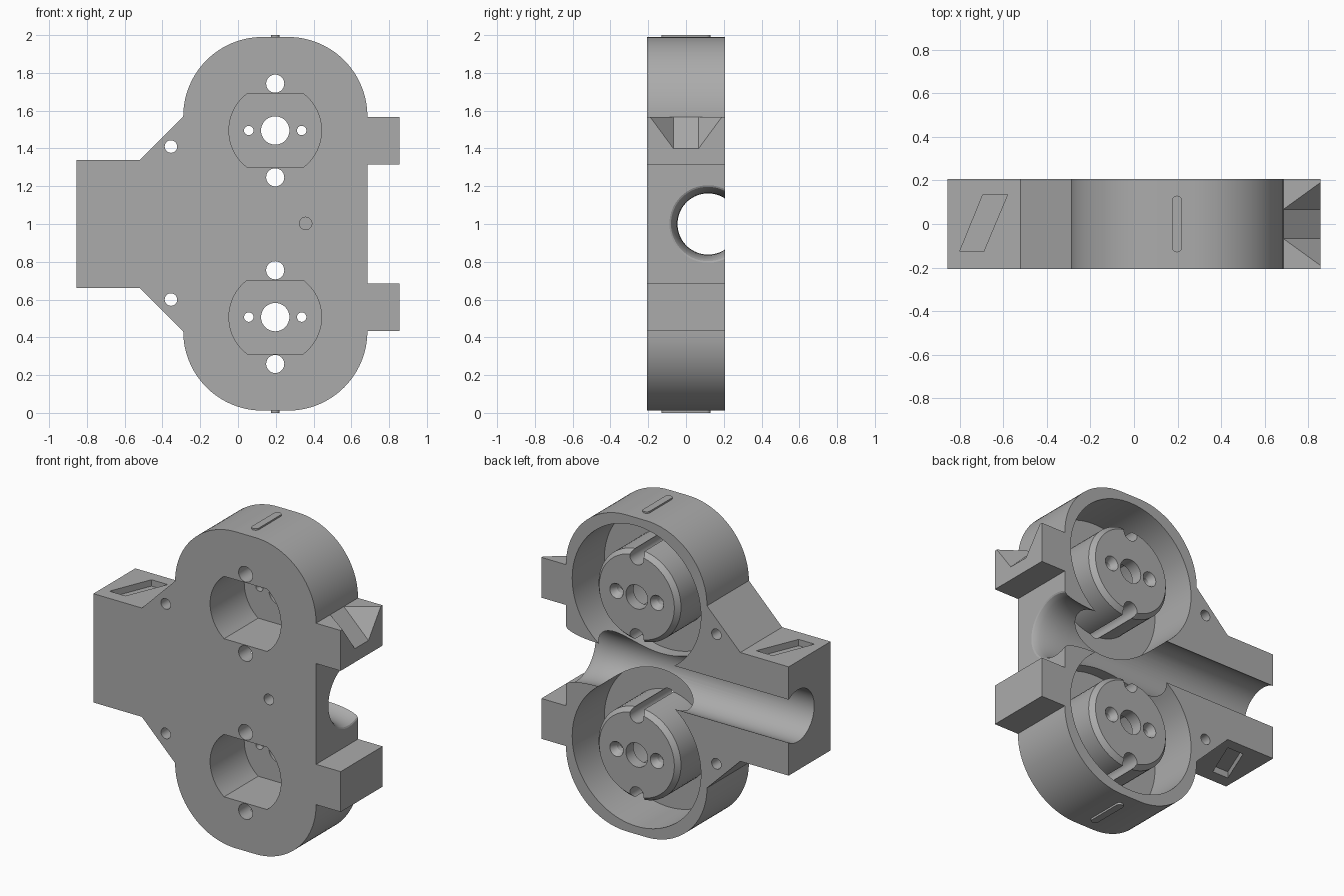
import bpy, bmesh
from math import sin, cos, asin, pi, radians

if "Cube" in bpy.data.objects:
    bpy.data.objects.remove(bpy.data.objects["Cube"])

grey = bpy.data.materials.new("grey")
grey.use_nodes = True
COLOUR = (0.41, 0.41, 0.41, 1)
grey.diffuse_color = COLOUR
grey.node_tree.nodes["Principled BSDF"].inputs["Base Color"].default_value = COLOUR

FRONT, BACK = -0.207, 0.207
CX, LOW, HIGH = 0.197, 0.507, 1.495   # cup centres


def arc(cx, cz, r, a0=0, a1=2 * pi, n=48, full=False):
    """Points on an arc; a full circle leaves out the repeated end point."""
    steps = n if full else n + 1
    return [(cx + r * cos(a0 + (a1 - a0) * i / n), cz + r * sin(a0 + (a1 - a0) * i / n))
            for i in range(steps)]


def loft(name, rings):
    """Closed solid through rings of equal point count."""
    bm = bmesh.new()
    loops = [[bm.verts.new(p) for p in ring] for ring in rings]
    n = len(loops[0])
    for a, b in zip(loops, loops[1:]):
        for i in range(n):
            j = (i + 1) % n
            bm.faces.new((a[i], a[j], b[j], b[i]))
    bm.faces.new(loops[0])
    bm.faces.new(loops[-1])
    bmesh.ops.recalc_face_normals(bm, faces=bm.faces)
    mesh = bpy.data.meshes.new(name)
    bm.to_mesh(mesh)
    bm.free()
    mesh.materials.append(grey)
    ob = bpy.data.objects.new(name, mesh)
    bpy.context.collection.objects.link(ob)
    return ob


def prism(name, outline, y0, y1):
    return loft(name, [[(x, y, z) for x, z in outline] for y in (y0, y1)])


def rod(name, x, z, r, y0, y1, r1=None, n=48):
    ends = ((y0, r), (y1, r if r1 is None else r1))
    return loft(name, [[(px, y, pz) for px, pz in arc(x, z, rr, n=n, full=True)]
                       for y, rr in ends])


def combine(target, other, operation="DIFFERENCE"):
    mod = target.modifiers.new("combine", "BOOLEAN")
    mod.operation, mod.solver, mod.object = operation, "EXACT", other
    bpy.context.view_layer.objects.active = target
    bpy.ops.object.modifier_apply(modifier=mod.name)
    bpy.data.objects.remove(other)


# Body outline: rounded column, side block and two tabs
R, L, RT = 0.42, -0.29, 0.685
BOT, TOP = 0.012, 1.99
right = [(RT, 0.685), (0.855, 0.685), (0.855, 0.433), (RT, 0.433)]
outline = ([(x, z) for x, z in reversed(right)]
           + [(x, 2 - z) for x, z in right]
           + arc(RT - R, TOP - R, R, 0, pi / 2, 24)
           + arc(L + R, TOP - R, R, pi / 2, pi, 24)
           + [(-0.52, 1.34), (-0.855, 1.34), (-0.855, 0.66), (-0.52, 0.66)]
           + arc(L + R, BOT + R, R, pi, 1.5 * pi, 24)
           + arc(RT - R, BOT + R, R, 1.5 * pi, 2 * pi, 24)[:-1])
body = prism("housing", outline, FRONT, BACK)

# Deep cups open to the back
for z in (LOW, HIGH):
    combine(body, rod("cup", CX, z, 0.445, -0.11, 0.3, n=96))

# Lengthwise bore with a flared mouth
profile = [(-1, 0.162), (0.46, 0.162)]
profile += [(0.46 + 0.225 * sin(t), 0.162 + 0.043 * (1 - cos(t)))
            for t in (pi / 2 * i / 8 for i in range(1, 9))]
profile.append((0.75, 0.205))
combine(body, loft("bore", [[(x, y, z) for y, z in arc(0.117, 1, r, n=64, full=True)]
                            for x, r in profile]))

for z in (LOW, HIGH):
    # Chamfered boss standing in the cup
    boss = loft("boss", [[(x, y, pz) for x, pz in arc(CX, z, r, n=64, full=True)]
                         for y, r in ((-0.15, 0.285), (0.175, 0.285), (0.205, 0.26))])
    combine(body, boss, "UNION")
    # Flat-sided recess from the front
    a = asin(0.195 / 0.245)
    flat_sided = arc(CX, z, 0.245, -a, a, 20) + arc(CX, z, 0.245, pi - a, pi + a, 20)
    combine(body, prism("recess", flat_sided, -0.3, 0.13))
    # Shaft hole, screw holes with countersinks, and long edge holes
    combine(body, rod("shaft_hole", CX, z, 0.075, 0.05, 0.3))
    for s in (-1, 1):
        combine(body, rod("screw_hole", CX + s * 0.14, z, 0.025, 0.05, 0.3, n=24))
        combine(body, rod("countersink", CX + s * 0.14, z, 0.025, 0.165, 0.215, 0.052, n=24))
        combine(body, rod("edge_hole", CX, z + s * 0.248, 0.048, -0.3, 0.3, n=32))

# Mounting holes and a blind locating hole
for z in (0.6, 1.41):
    combine(body, rod("mounting_hole", -0.355, z, 0.033, -0.3, 0.3, n=32))
combine(body, rod("locating_hole", 0.358, 1.003, 0.033, -0.3, -0.11, n=32))

# Slanted shallow pockets above and below the side block
slant = [(-0.80, -0.127), (-0.69, -0.127), (-0.58, 0.135), (-0.693, 0.135)]
for z0, z1 in ((1.30, 1.40), (0.6, 0.70)):
    combine(body, loft("slant_pocket", [[(x, y, z) for x, y in slant] for z in (z0, z1)]))

# Tapered notch in the upper tab
SX, SZ = 0.17, 0.172
wedge = bmesh.new()
for s in (-1, 1):
    for x, y, z in ((RT, 0.067, 1.567), (0.855, 0.19, 1.567), (0.855, 0.067, 1.40)):
        for grow in (0, 1):
            # carry the notch past the tab along its own slope
            k = 0.1 * grow
            wedge.verts.new((x + k, s * y, z) if x > RT else (x, s * y, z + k))
    wedge.verts.new((0.955, s * 0.19, 1.667))
    wedge.verts.new((0.855, s * 0.19, 1.667))
bmesh.ops.convex_hull(wedge, input=wedge.verts)
loose = [v for v in wedge.verts if not v.link_faces]
bmesh.ops.delete(wedge, geom=loose, context="VERTS")
bmesh.ops.recalc_face_normals(wedge, faces=wedge.faces)
mesh = bpy.data.meshes.new("notch")
wedge.to_mesh(mesh)
wedge.free()
notch = bpy.data.objects.new("notch", mesh)
bpy.context.collection.objects.link(notch)
mesh.materials.append(grey)
combine(body, notch)

# Low rounded ribs on the top and bottom
stadium = arc(CX, 0.107, 0.023, 0, pi, 12) + arc(CX, -0.107, 0.023, pi, 2 * pi, 12)
ribs = [loft(name, [[(x, y, z) for x, y in stadium] for z in span])
        for name, span in (("top_rib", (1.98, 2.0)), ("bottom_rib", (0.0, 0.02)))]

for ob in [body] + ribs:
    bpy.ops.object.select_all(action="DESELECT")
    ob.select_set(True)
    bpy.context.view_layer.objects.active = ob
    bpy.ops.object.shade_smooth_by_angle(angle=radians(25))
